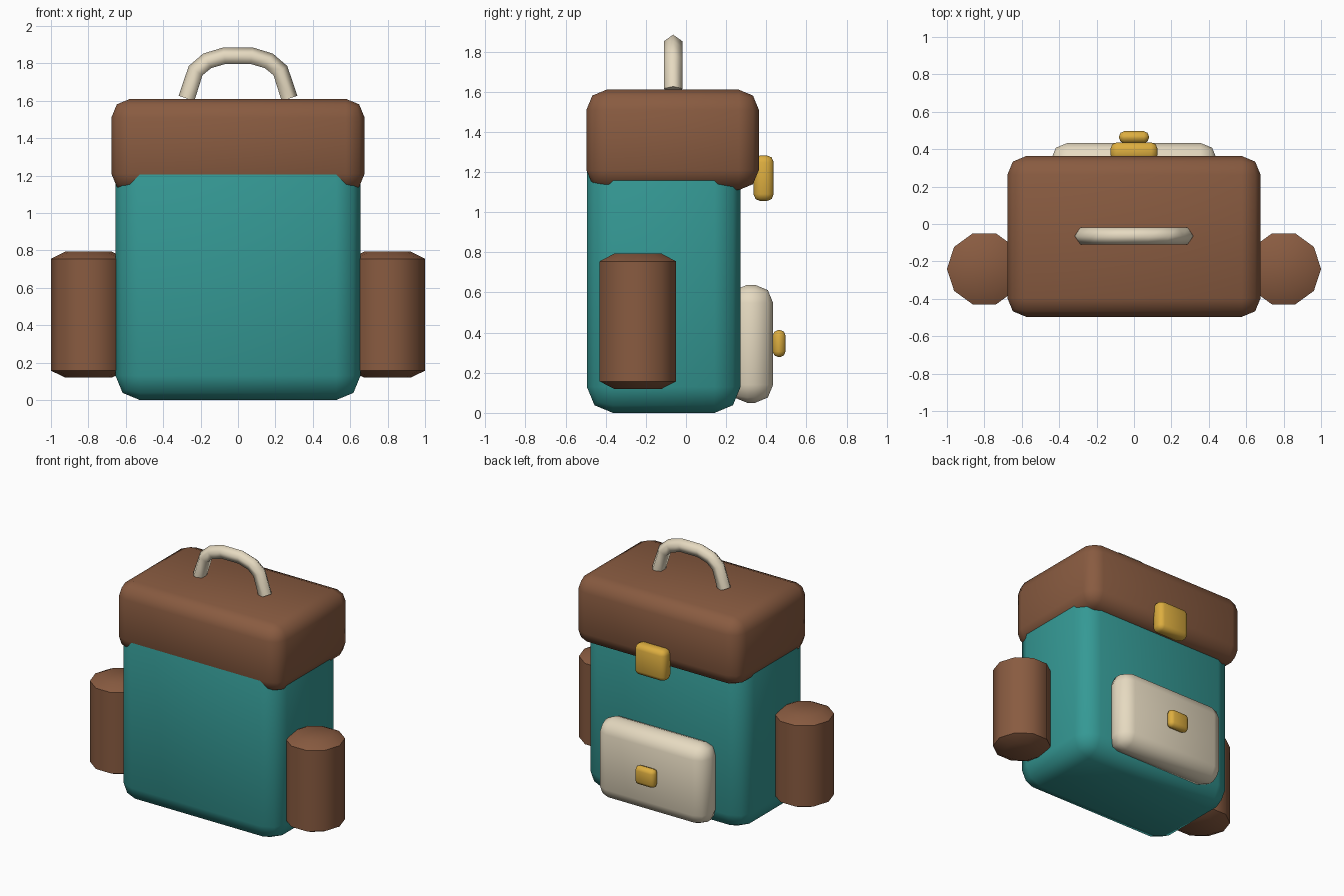
import bpy, bmesh, math
from mathutils import Vector

if "Cube" in bpy.data.objects:
    bpy.data.objects.remove(bpy.data.objects["Cube"])


def material(name, rgb):
    m = bpy.data.materials.new(name)
    m.diffuse_color = (*rgb, 1)
    m.use_nodes = True
    m.node_tree.nodes["Principled BSDF"].inputs["Base Color"].default_value = m.diffuse_color
    return m


TEAL = material("teal_fabric", (0.035, 0.32, 0.30))
BROWN = material("brown_leather", (0.25, 0.105, 0.052))
CREAM = material("cream_fabric", (0.79, 0.70, 0.53))
GOLD = material("gold_metal", (0.72, 0.42, 0.05))


def finish(name, bm, mat, angle):
    bmesh.ops.recalc_face_normals(bm, faces=bm.faces)
    mesh = bpy.data.meshes.new(name)
    bm.to_mesh(mesh)
    bm.free()
    ob = bpy.data.objects.new(name, mesh)
    bpy.context.collection.objects.link(ob)
    mesh.materials.append(mat)
    bpy.ops.object.select_all(action='DESELECT')
    ob.select_set(True)
    bpy.context.view_layer.objects.active = ob
    bpy.ops.object.shade_smooth_by_angle(angle=math.radians(angle))
    return ob


def soft_box(name, lo, hi, bevel, mat):
    """Box between two corners with two-segment rounded edges."""
    lo, hi = Vector(lo), Vector(hi)
    bm = bmesh.new()
    bmesh.ops.create_cube(bm, size=1)
    bmesh.ops.scale(bm, vec=hi - lo, verts=bm.verts)
    bmesh.ops.translate(bm, vec=(lo + hi) / 2, verts=bm.verts)
    bmesh.ops.bevel(bm, geom=bm.edges[:], offset=bevel, segments=2,
                    profile=0.5, affect='EDGES', clamp_overlap=True)
    return finish(name, bm, mat, 50)


def skin(bm, rings):
    """Join matching rings of vertices and cap both ends."""
    n = len(rings[0])
    for a, b in zip(rings, rings[1:]):
        for i in range(n):
            j = (i + 1) % n
            bm.faces.new((a[i], a[j], b[j], b[i]))
    bm.faces.new(rings[0])
    bm.faces.new(rings[-1])


# Main bag, lid, rear pocket and clasps
soft_box("bag_body", (-0.655, -0.494, 0), (0.655, 0.272, 1.40), 0.13, TEAL)
soft_box("lid", (-0.677, -0.496, 1.11), (0.677, 0.363, 1.61), 0.10, BROWN)
soft_box("rear_pocket", (-0.444, 0.215, 0.05), (0.444, 0.434, 0.638), 0.09, CREAM)
soft_box("lid_clasp", (-0.126, 0.336, 1.055), (0.126, 0.437, 1.283), 0.035, GOLD)
soft_box("pocket_button", (-0.08, 0.432, 0.278), (0.08, 0.496, 0.413), 0.028, GOLD)

# Ten-sided side pouches with low domed ends
profile = [(0.125, 0.12), (0.2, 0.157), (0.2, 0.755), (0.125, 0.793)]
for name, side in (("left_pouch", -1), ("right_pouch", 1)):
    bm = bmesh.new()
    rings = []
    for r, z in profile:
        angles = [math.tau * i / 10 for i in range(10)]
        rings.append([bm.verts.new((side * 0.8 + r * math.cos(a),
                                    -0.24 + r * math.sin(a), z)) for a in angles])
    skin(bm, rings)
    finish(name, bm, BROWN, 40)

# Carry handle: five-sided tube along an arch
half = [(-0.271, 1.611), (-0.223, 1.758), (-0.163, 1.809), (-0.073, 1.836)]
path = [Vector((x, 0, z)) for x, z in half + [(-x, z) for x, z in reversed(half)]]
bm = bmesh.new()
rings = []
for i, p in enumerate(path):
    d_in = (p - path[max(i - 1, 0)]).normalized()
    d_out = (path[min(i + 1, len(path) - 1)] - p).normalized()
    t = (d_in + d_out).normalized()
    outward = Vector((-t.z, 0, t.x))
    ring = []
    for k in range(5):
        a = math.tau * k / 5
        q = p + 0.049 * (math.cos(a) * outward + math.sin(a) * Vector((0, 1, 0)))
        ring.append(bm.verts.new(q + Vector((0, -0.064, 0))))
    rings.append(ring)
skin(bm, rings)
finish("carry_handle", bm, CREAM, 75)
